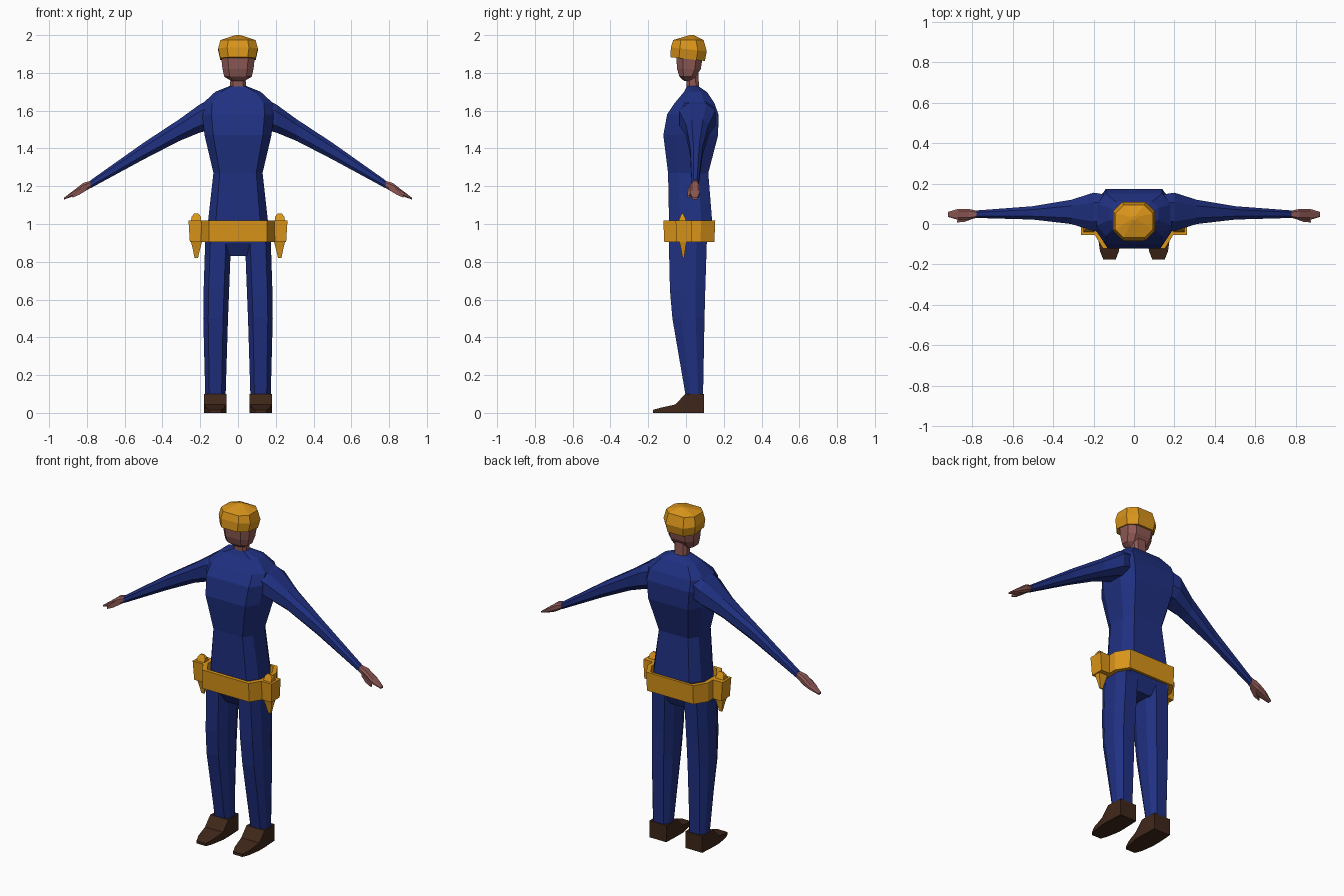
import bpy, bmesh


def material(name, rgb):
    m = bpy.data.materials.new(name)
    m.diffuse_color = (*rgb, 1)
    return m


BLUE = material("blue_cloth", (0.014, 0.03, 0.22))
YELLOW = material("yellow", (0.70, 0.30, 0.01))
SKIN = material("skin", (0.27, 0.10, 0.09))
BROWN = material("brown_leather", (0.05, 0.02, 0.01))


def section(axis, row, fa, fb):
    """Eight-sided (or four-sided when fa is 1) ring: row = position, a0, a1, b0, b1."""
    p, a0, a1, b0, b1 = row
    ca, cb, ha, hb = (a0 + a1) / 2, (b0 + b1) / 2, (a1 - a0) / 2, (b1 - b0) / 2
    if fa == 1:
        uv = [(-1, -1), (1, -1), (1, 1), (-1, 1)]
    else:
        uv = [(-fa, -1), (fa, -1), (1, -fb), (1, fb), (fa, 1), (-fa, 1), (-1, fb), (-1, -fb)]
    pts = [(ca + u * ha, cb + v * hb) for u, v in uv]
    if axis == "x":
        return [(p, a, b) for a, b in pts]
    if axis == "y":
        return [(a, p, b) for a, b in pts]
    return [(a, b, p) for a, b in pts]


def loft(name, mat, axis, rows, fa=0.65, fb=0.5, mirror=False, closed=False):
    bm = bmesh.new()
    rings = [[bm.verts.new(c) for c in section(axis, r, fa, fb)] for r in rows]
    n = len(rings[0])
    pairs = list(zip(rings, rings[1:]))
    if closed:
        pairs.append((rings[-1], rings[0]))
    else:
        bm.faces.new(rings[0])
        bm.faces.new(rings[-1])
    for r, s in pairs:
        for i in range(n):
            j = (i + 1) % n
            bm.faces.new((r[i], r[j], s[j], s[i]))
    bmesh.ops.recalc_face_normals(bm, faces=bm.faces)
    me = bpy.data.meshes.new(name)
    bm.to_mesh(me)
    bm.free()
    me.materials.append(mat)
    ob = bpy.data.objects.new(name, me)
    bpy.context.collection.objects.link(ob)
    if mirror:
        ob.modifiers.new("mirror", "MIRROR")
    return ob


def sym(rows):
    """Rows (z, half width, y0, y1) to full rows centred on x."""
    return [(z, -h, h, y0, y1) for z, h, y0, y1 in rows]


# Torso and pelvis
loft("torso", BLUE, "z", sym([
    (0.83, 0.06, -0.05, 0.08), (0.90, 0.16, -0.09, 0.11), (1.02, 0.158, -0.09, 0.138),
    (1.27, 0.13, -0.095, 0.118), (1.47, 0.177, -0.12, 0.170), (1.58, 0.19, -0.10, 0.172),
    (1.64, 0.185, -0.06, 0.15), (1.70, 0.12, -0.01, 0.11), (1.73, 0.045, 0.005, 0.065)]),
    fa=0.74, fb=0.5)

# Sleeves
loft("sleeves", BLUE, "x", [
    (0.10, -0.03, 0.14, 1.51, 1.68), (0.20, -0.035, 0.155, 1.485, 1.635),
    (0.31, 0.0, 0.12, 1.44, 1.555), (0.50, 0.022, 0.088, 1.342, 1.43),
    (0.78, 0.03, 0.067, 1.19, 1.232)], fa=0.5, fb=0.5, mirror=True)

# Hands with thumbs
loft("hands", SKIN, "x", [
    (0.77, 0.033, 0.064, 1.198, 1.232), (0.82, 0.02, 0.075, 1.167, 1.217),
    (0.87, 0.02, 0.075, 1.148, 1.178), (0.92, 0.035, 0.06, 1.13, 1.14)],
    fa=0.6, mirror=True)
loft("thumbs", SKIN, "x", [
    (0.80, 0.025, 0.05, 1.18, 1.21), (0.84, 0.01, 0.035, 1.155, 1.185),
    (0.875, 0.008, 0.018, 1.14, 1.152)], fa=1, mirror=True)

# Trouser legs
loft("legs", BLUE, "z", [
    (0.08, 0.066, 0.173, 0.0, 0.09), (0.50, 0.053, 0.184, -0.072, 0.098),
    (0.65, 0.047, 0.182, -0.085, 0.102), (0.96, 0.035, 0.172, -0.092, 0.112)],
    fa=0.6, fb=0.45, mirror=True)

# Shoes
loft("shoes", BROWN, "y", [
    (0.095, 0.064, 0.174, 0, 0.1), (-0.005, 0.06, 0.18, 0, 0.1),
    (-0.055, 0.06, 0.18, 0, 0.045), (-0.135, 0.075, 0.168, 0, 0.027),
    (-0.175, 0.09, 0.152, 0, 0.016)], fa=1, mirror=True)

# Belt: a closed hollow band
loft("belt", YELLOW, "z", sym([
    (0.905, 0.20, -0.115, 0.15), (1.018, 0.20, -0.12, 0.155),
    (1.018, 0.175, -0.098, 0.14), (0.905, 0.175, -0.095, 0.135)]),
    fa=0.77, fb=0.45, closed=True)

# Pouches on the belt with a tool passing through each
loft("pouches", YELLOW, "z", [
    (0.905, 0.19, 0.255, -0.05, 0.03), (1.018, 0.19, 0.262, -0.055, 0.03)],
    fa=1, mirror=True)
loft("tool_handles", YELLOW, "z", [
    (1.01, 0.195, 0.25, -0.042, 0.005), (1.04, 0.197, 0.245, -0.03, -0.008),
    (1.055, 0.21, 0.232, -0.023, -0.015)], fa=1, mirror=True)
loft("tool_tips", YELLOW, "z", [
    (0.82, 0.212, 0.23, -0.018, -0.01), (0.87, 0.2, 0.24, -0.027, -0.003),
    (0.91, 0.19, 0.25, -0.036, 0.004)], fa=1, mirror=True)

# Neck and head
loft("neck", SKIN, "z", sym([
    (1.70, 0.042, 0.005, 0.07), (1.81, 0.04, 0.0, 0.065)]))
loft("head", SKIN, "z", sym([
    (1.757, 0.035, -0.01, 0.03), (1.78, 0.073, -0.035, 0.052),
    (1.82, 0.082, -0.047, 0.078), (1.89, 0.09, -0.052, 0.09),
    (1.94, 0.085, -0.05, 0.09)]), fa=0.6, fb=0.5)

# Hard hat, with its lower edge dipping at the back
hat = loft("hard_hat", YELLOW, "z", sym([
    (1.873, 0.094, -0.083, 0.10), (1.925, 0.105, -0.08, 0.11),
    (1.974, 0.093, -0.068, 0.093), (2.0, 0.012, 0.02, 0.04)]), fa=0.55, fb=0.5)
for v in hat.data.vertices:
    if v.co.z < 1.96:
        v.co.z -= 0.11 * (v.co.y - 0.01)
